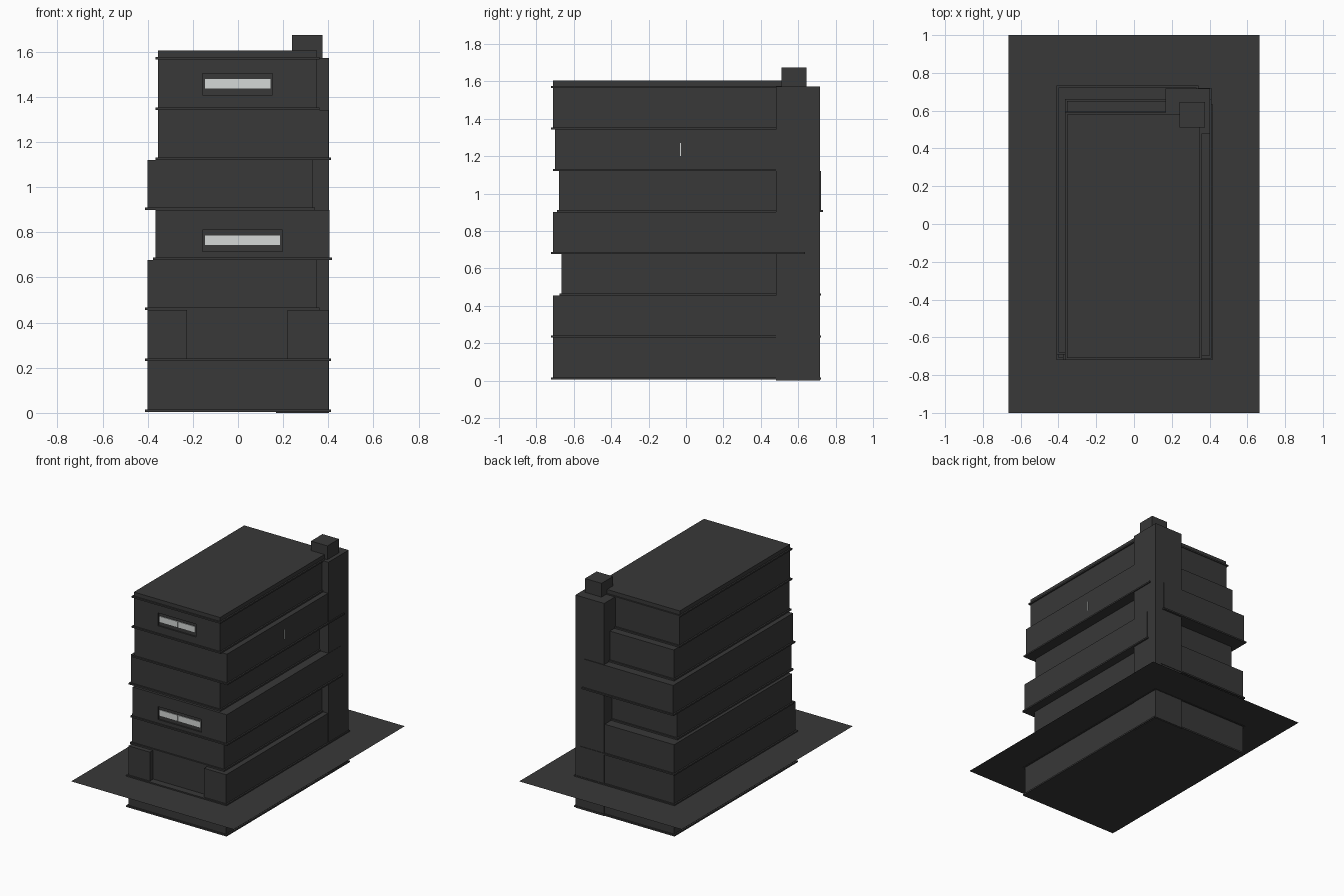
import bpy, bmesh
from mathutils import Vector

if "Cube" in bpy.data.objects:
    bpy.data.objects.remove(bpy.data.objects["Cube"])


def material(name, rgb):
    m = bpy.data.materials.new(name)
    m.diffuse_color = (*rgb, 1)
    m.use_nodes = True
    m.node_tree.nodes["Principled BSDF"].inputs["Base Color"].default_value = m.diffuse_color
    return m


CONCRETE = material("dark_concrete", (0.04, 0.04, 0.04))
GLASS = material("pale_glass", (0.66, 0.69, 0.68))


def box(name, x, y, z, mat=CONCRETE):
    """Box from its (min, max) range on each axis."""
    bm = bmesh.new()
    bmesh.ops.create_cube(bm, size=1)
    for v in bm.verts:
        v.co = Vector([(a + b) / 2 + c * (b - a) for (a, b), c in zip((x, y, z), v.co)])
    me = bpy.data.meshes.new(name)
    bm.to_mesh(me)
    bm.free()
    me.materials.append(mat)
    ob = bpy.data.objects.new(name, me)
    bpy.context.collection.objects.link(ob)
    return ob


def cut(target, name, x, y, z):
    """Recess cut by a hidden box."""
    cutter = box(name, x, y, z)
    cutter.hide_render = True
    cutter.hide_set(True)
    mod = target.modifiers.new(name, 'BOOLEAN')
    mod.operation = 'DIFFERENCE'
    mod.solver = 'EXACT'
    mod.object = cutter


# Ground sheet, crossing the building at street level
bpy.ops.mesh.primitive_plane_add(size=1, location=(0, 0, 0.232))
ground = bpy.context.object
ground.name = "street_plane"
ground.scale = (1.33, 2, 1)
ground.data.materials.append(CONCRETE)

# Storeys: name, x range, y range, z range, each staggered over the last
storeys = [
    ("basement", (-0.40, 0.40), (-0.71, 0.71), (0.005, 0.23)),
    ("entrance_storey", (-0.40, 0.40), (-0.71, 0.71), (0.23, 0.455)),
    ("second_storey", (-0.40, 0.35), (-0.665, 0.71), (0.455, 0.677)),
    ("third_storey", (-0.365, 0.405), (-0.71, 0.625), (0.677, 0.9)),
    ("fourth_storey", (-0.40, 0.33), (-0.68, 0.722), (0.9, 1.12)),
    ("fifth_storey", (-0.355, 0.40), (-0.70, 0.65), (1.12, 1.343)),
    ("top_storey", (-0.355, 0.35), (-0.71, 0.585), (1.343, 1.565)),
    ("roof_parapet", (-0.355, 0.35), (-0.71, 0.58), (1.565, 1.605)),
]
parts = {}
LIP = 0.011
for name, x, y, z in storeys:
    parts[name] = box(name, x, y, z)
    # Thin floor slab projecting all round
    box(name + "_slab", (x[0] - LIP, x[1] + LIP), (y[0] - LIP, y[1] + LIP),
        (z[0], z[0] + 0.011))

# Stair tower and its roof vent
box("stair_tower", (0.168, 0.403), (0.48, 0.717), (0, 1.573))
box("roof_vent", (0.24, 0.375), (0.51, 0.645), (1.57, 1.675))

# Entrance recess
cut(parts["entrance_storey"], "entrance_cutter", (-0.225, 0.22), (-0.75, -0.67), (0.241, 0.5))

# Recessed ribbon windows on the front, two panes each
for name, x0, x1, z0 in (("third_storey", -0.157, 0.197, 0.715),
                         ("top_storey", -0.157, 0.153, 1.408)):
    cut(parts[name], name + "_window_cutter", (x0, x1), (-0.75, -0.70), (z0, z0 + 0.095))
    for i, (a, b) in enumerate(((x0 + 0.01, -0.001), (0.001, x1 - 0.01))):
        box(f"{name}_window_pane_{i + 1}", (a, b), (-0.705, -0.699),
            (z0 + 0.029, z0 + 0.071), GLASS)

# Narrow slit window on the right side
box("slit_window", (0.398, 0.402), (-0.032, -0.026), (1.2, 1.27), GLASS)
